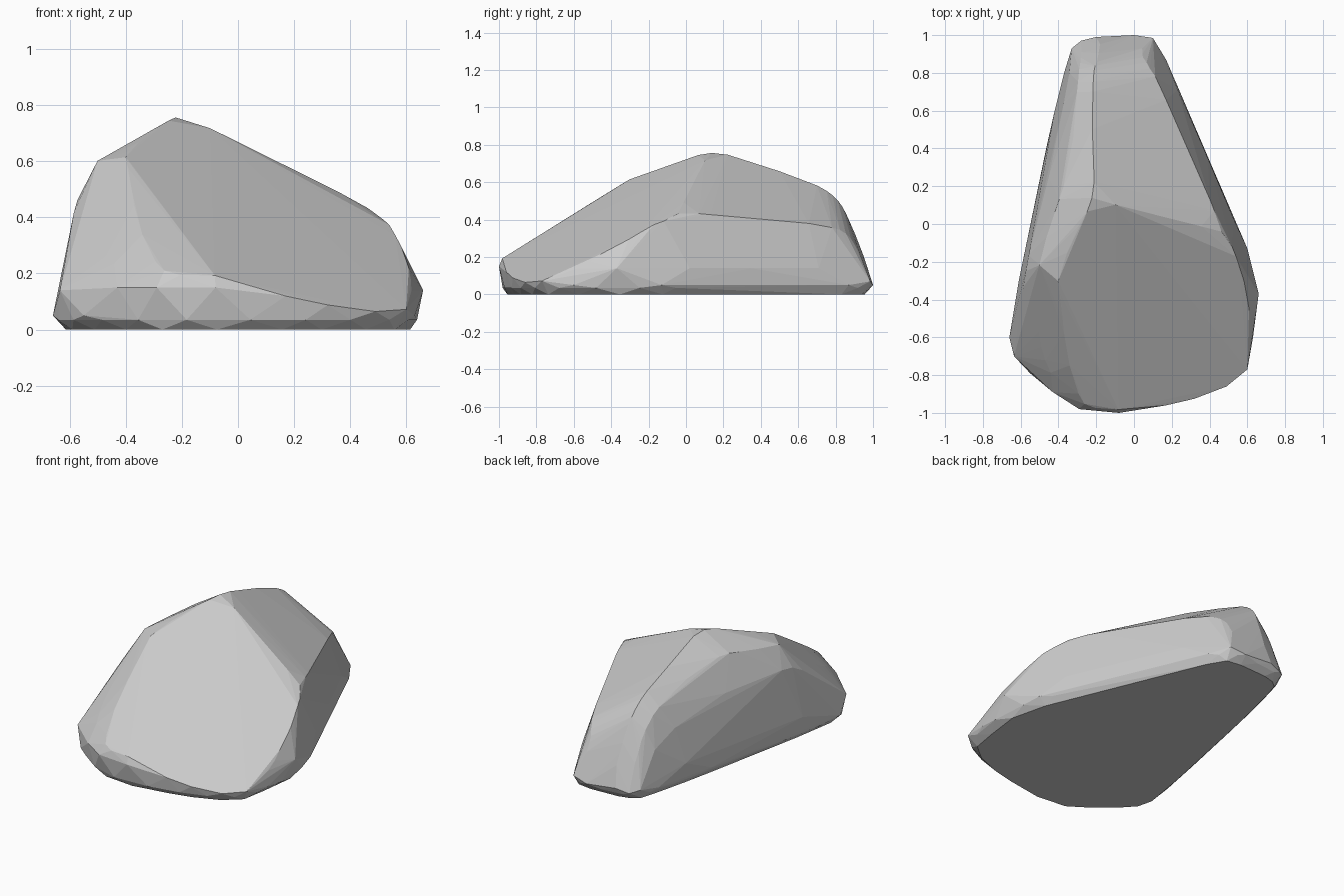
import bpy, bmesh, random
from mathutils import Vector

random.seed(4)


def spline(pts, steps):
    """Catmull-Rom samples through the control points."""
    p = [Vector(q) for q in pts]
    p = [2 * p[0] - p[1]] + p + [2 * p[-1] - p[-2]]
    out = []
    for i in range(1, len(p) - 2):
        a, b, c, d = p[i - 1:i + 3]
        for s in range(steps):
            t = s / steps
            out.append(0.5 * (2 * b + (c - a) * t + (2 * a - 5 * b + 4 * c - d) * t * t
                              + (3 * b - a - 3 * c + d) * t ** 3))
    return out + [p[-2]]


def front_plane(x, y):
    """Height of the large sloping front facet."""
    return 0.635 - 0.322 * x + 0.48 * y


# Footprint, counter-clockwise from the back end
outline = [(0, 1), (-0.2, 0.99), (-0.28, 0.97), (-0.33, 0.93), (-0.37, 0.8), (-0.42, 0.6),
           (-0.465, 0.4), (-0.505, 0.2), (-0.555, -0.05), (-0.61, -0.3), (-0.66, -0.6),
           (-0.635, -0.7), (-0.55, -0.79), (-0.43, -0.89), (-0.29, -0.98), (-0.08, -1),
           (0.17, -0.96), (0.32, -0.925), (0.49, -0.86), (0.6, -0.77), (0.63, -0.6),
           (0.66, -0.37), (0.6, -0.13), (0.53, 0.02), (0.455, 0.2), (0.39, 0.35),
           (0.3, 0.55), (0.23, 0.71), (0.17, 0.87), (0.1, 0.985)]

# Feature lines running over the rock
lines = {
    "long_ridge": [(-0.4, -0.3, 0.615), (-0.33, -0.08, 0.69), (-0.22, 0.14, 0.755),
                   (-0.22, 0.4, 0.69), (-0.22, 0.7, 0.58), (-0.21, 0.81, 0.505),
                   (-0.19, 0.88, 0.38), (-0.18, 0.95, 0.2)],
    "cross_crest": [(-0.22, 0.14, 0.755), (-0.1, 0.1, 0.715), (0.1, 0.05, 0.615),
                    (0.3, 0, 0.52), (0.46, -0.04, 0.435), (0.54, -0.17, 0.37),
                    (0.6, -0.38, 0.255), (0.62, -0.58, 0.14)],
    "right_edge": [(0.46, -0.04, 0.435), (0.4, 0.13, 0.425), (0.31, 0.33, 0.4),
                   (0.2, 0.58, 0.385), (0.11, 0.78, 0.36), (0.05, 0.88, 0.3),
                   (0.04, 0.95, 0.17)],
    "left_shoulder": [(-0.5, -0.22, 0.6), (-0.44, 0.0, 0.63), (-0.37, 0.2, 0.65),
                      (-0.32, 0.45, 0.59), (-0.3, 0.7, 0.5), (-0.29, 0.82, 0.4),
                      (-0.28, 0.91, 0.22)],
    "left_flank": [(-0.6, -0.5, 0.3), (-0.575, -0.25, 0.46), (-0.51, 0.0, 0.46),
                   (-0.45, 0.25, 0.46), (-0.385, 0.55, 0.4), (-0.34, 0.8, 0.28)],
    "front_left": [(-0.4, -0.3, 0.615), (-0.38, -0.5, 0.49), (-0.34, -0.75, 0.335),
                   (-0.26, -0.95, 0.21), (-0.08, -0.985, 0.19)],
    "front_corner": [(-0.5, -0.22, 0.6), (-0.52, -0.42, 0.43), (-0.49, -0.65, 0.3),
                     (-0.41, -0.85, 0.2)],
}

bm = bmesh.new()
for pts in lines.values():
    for v in spline(pts, 3):
        bm.verts.new(v + Vector([random.uniform(-0.003, 0.003) for _ in range(3)]))

# Chipped rim and undercut flat base
for i, (x, y) in enumerate(outline):
    high = 0.14 if y < 0.75 else 0.07
    z = min(high if i % 2 else 0.05, front_plane(x, y))
    if y < -0.85:
        z = min(0.15, front_plane(x, y))
    bm.verts.new((x, y, z))
    j = (i + 1) % len(outline)
    mx, my = (x + outline[j][0]) / 2, (y + outline[j][1]) / 2
    bm.verts.new((mx * 0.99, my * 0.99, 0.035))
    bm.verts.new((x * 0.93, y * 0.955, 0))

hull = bmesh.ops.convex_hull(bm, input=bm.verts[:])
loose = {g for g in hull["geom_interior"] + hull["geom_unused"]
         if isinstance(g, bmesh.types.BMVert)}
bmesh.ops.delete(bm, geom=list(loose), context='VERTS')
bmesh.ops.recalc_face_normals(bm, faces=bm.faces[:])

mesh = bpy.data.meshes.new("rock")
bm.to_mesh(mesh)
bm.free()
rock = bpy.data.objects.new("rock", mesh)
bpy.context.collection.objects.link(rock)
